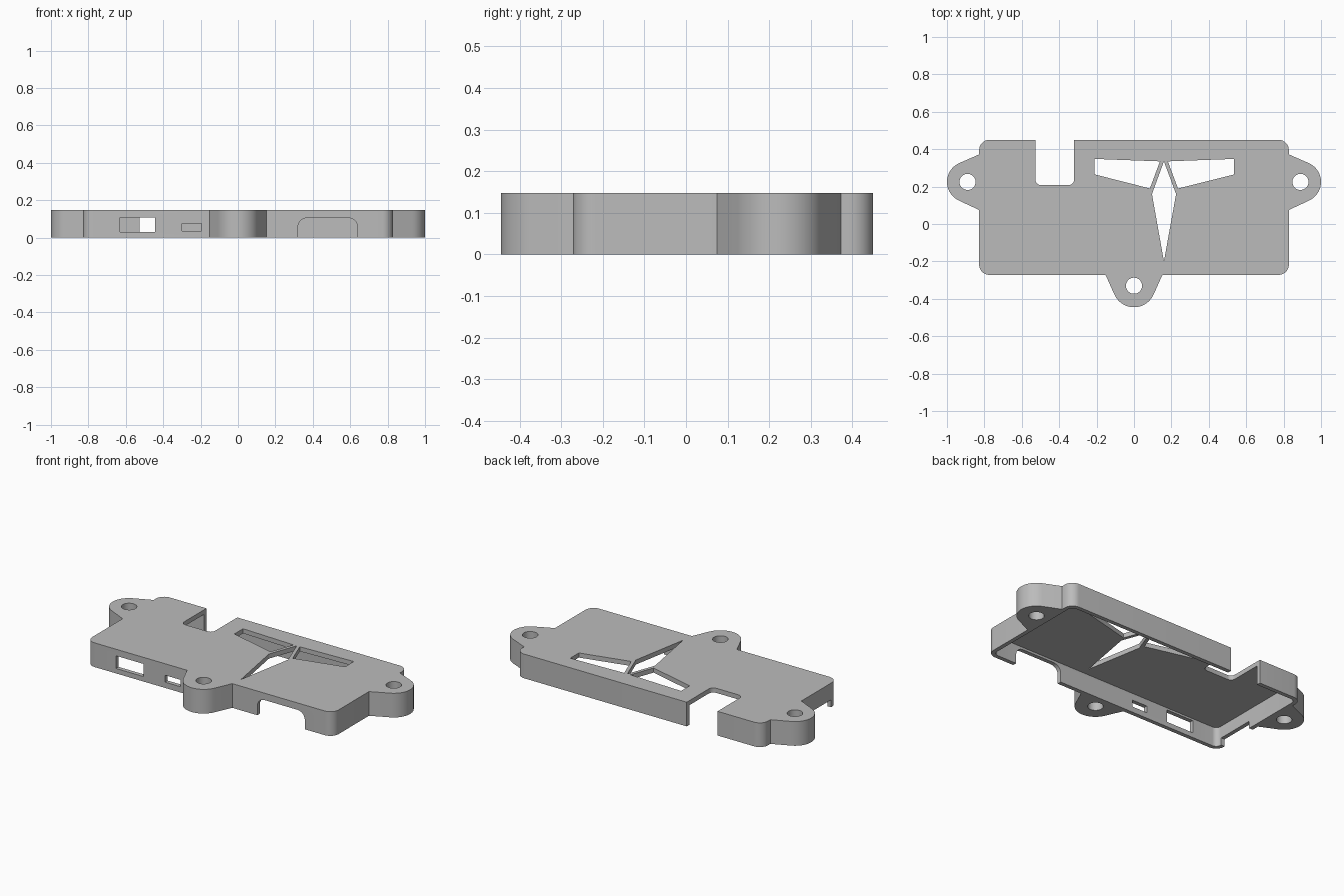
import bpy, bmesh, math
from mathutils import geometry

if "Cube" in bpy.data.objects:
    bpy.data.objects.remove(bpy.data.objects["Cube"])

HEIGHT = 0.147
WALL = 0.025
ROOF = 0.028
LEFT, FRONT, BACK = 0.828, -0.272, 0.45

grey = bpy.data.materials.new("plain grey")
grey.use_nodes = True
grey.diffuse_color = (0.5, 0.5, 0.5, 1)
grey.node_tree.nodes["Principled BSDF"].inputs["Base Color"].default_value = (0.5, 0.5, 0.5, 1)


def circle(cx, cy, r, n=48):
    return [(cx + r * math.cos(2 * math.pi * i / n), cy + r * math.sin(2 * math.pi * i / n))
            for i in range(n)]


def hull(points):
    return [points[i] for i in geometry.convex_hull_2d(points)]


def rounded(x0, x1, y0, y1, r):
    """Rectangle outline with rounded corners."""
    return hull([p for cx in (x0 + r, x1 - r) for cy in (y0 + r, y1 - r)
                 for p in circle(cx, cy, r, 32)])


def prism(name, outline, lo, hi, axis="z"):
    """Extrude an outline along z, or an x-z outline along y."""
    bm = bmesh.new()

    def place(a, b, h):
        return (a, b, h) if axis == "z" else (a, h, b)
    face = bm.faces.new([bm.verts.new(place(a, b, lo)) for a, b in outline])
    out = bmesh.ops.extrude_face_region(bm, geom=[face])
    shift = place(0, 0, hi - lo)
    bmesh.ops.translate(bm, vec=shift, verts=[v for v in out["geom"] if isinstance(v, bmesh.types.BMVert)])
    bmesh.ops.recalc_face_normals(bm, faces=bm.faces)
    mesh = bpy.data.meshes.new(name)
    bm.to_mesh(mesh)
    bm.free()
    mesh.materials.append(grey)
    ob = bpy.data.objects.new(name, mesh)
    bpy.context.collection.objects.link(ob)
    return ob


def box(x0, x1, y0, y1):
    return [(x0, y0), (x1, y0), (x1, y1), (x0, y1)]


def combine(target, other, operation):
    mod = target.modifiers.new(operation.lower(), "BOOLEAN")
    mod.operation, mod.solver, mod.object = operation, "EXACT", other
    bpy.ops.object.select_all(action="DESELECT")
    bpy.context.view_layer.objects.active = target
    target.select_set(True)
    bpy.ops.object.modifier_apply(modifier=mod.name)
    bpy.data.objects.remove(other)


# Rounded body
cover = prism("case_cover", rounded(-LEFT, LEFT, FRONT, BACK, 0.055), 0, HEIGHT)

# Solid screw ears on both sides and at the front
screws = [(-0.89, 0.225), (0.89, 0.225), (0, -0.33)]
for s in (-1, 1):
    ear = circle(s * 0.89, 0.225, 0.11) + [(s * x, y) for x in (LEFT, 0.81) for y in (0.075, 0.372)]
    combine(cover, prism("side_ear", hull(ear), 0, HEIGHT), "UNION")
ear = circle(0, -0.33, 0.115) + [(x, y) for x in (-0.152, 0.152) for y in (FRONT, -0.255)]
combine(cover, prism("front_ear", hull(ear), 0, HEIGHT), "UNION")

# Cavity open at the bottom
inner = rounded(-LEFT + WALL, LEFT - WALL, FRONT + WALL, BACK - WALL, 0.032)
cutters = [prism("cavity", inner, -0.1, HEIGHT - ROOF)]

# Screw holes
cutters += [prism("screw_hole", circle(x, y, 0.043), -0.1, 0.3) for x, y in screws]

# Back notch
cutters.append(prism("notch", rounded(-0.527, -0.32, 0.208, 0.7, 0.03), -0.1, 0.3))

# Three angular vents in the roof
vents = [
    [(-0.21, 0.348), (0.139, 0.335), (0.085, 0.19), (-0.21, 0.265)],
    [(0.535, 0.348), (0.181, 0.335), (0.235, 0.19), (0.535, 0.265)],
    [(0.16, 0.335), (0.225, 0.16), (0.16, -0.2), (0.096, 0.16)],
]
cutters += [prism("vent", v, 0.05, 0.3) for v in vents]

# Front ports: two windows and an arch
ports = [box(-0.63, -0.445, 0.03, 0.107), box(-0.30, -0.195, 0.035, 0.077),
         rounded(0.32, 0.64, -0.2, 0.105, 0.05)]
cutters += [prism("port", p, -0.35, -0.2, "y") for p in ports]

# Card slot low in the right wall
cutters.append(prism("card_slot", box(-0.9, -0.75, -0.21, 0.03), -0.1, 0.045))

for cutter in cutters:
    combine(cover, cutter, "DIFFERENCE")

bpy.ops.object.select_all(action="DESELECT")
bpy.context.view_layer.objects.active = cover
cover.select_set(True)
bpy.ops.object.shade_smooth_by_angle(angle=math.radians(20))
